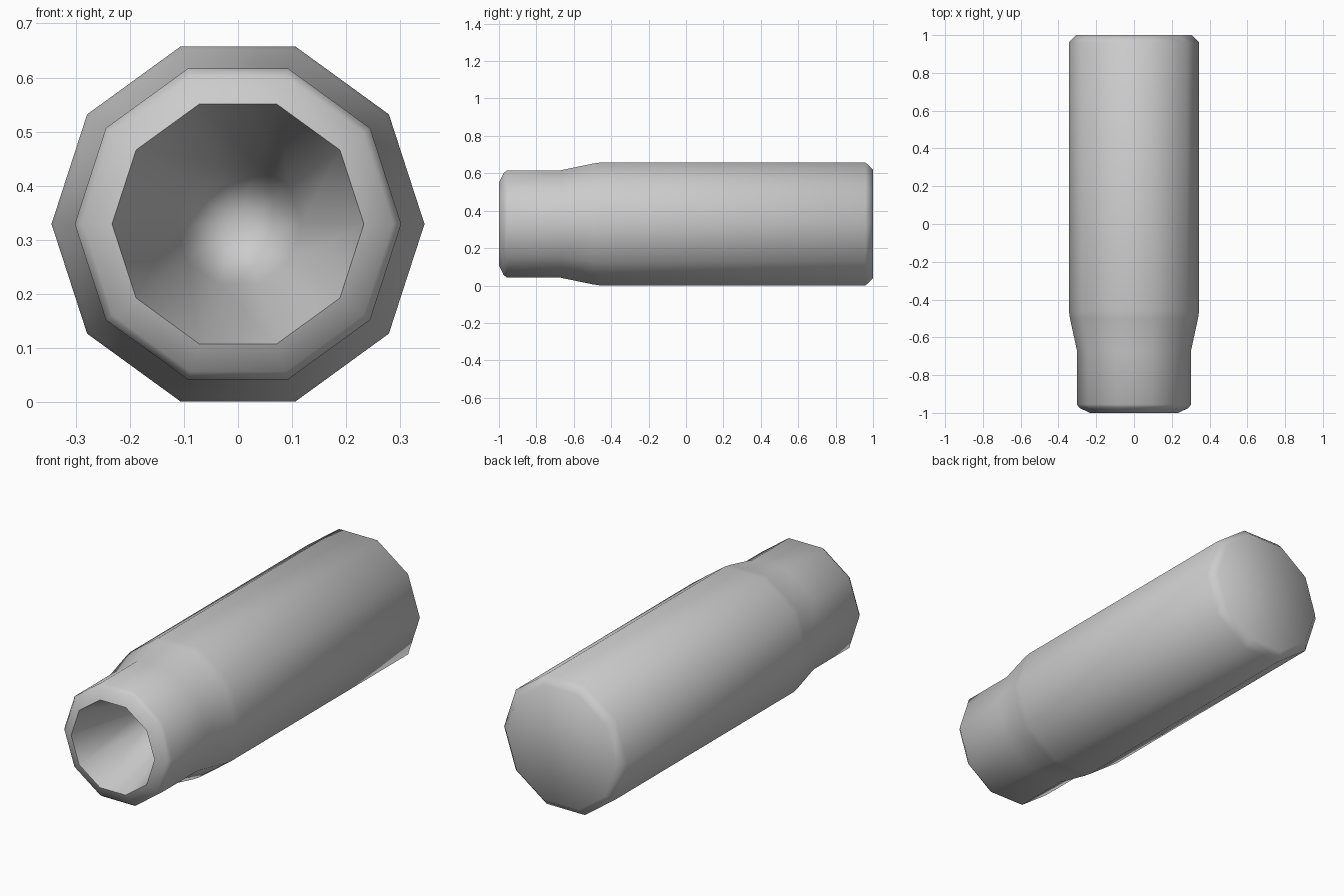
import bpy, bmesh, math

if "Cube" in bpy.data.objects:
    bpy.data.objects.remove(bpy.data.objects["Cube"])

SIDES = 10
CENTRE_Z = 0.329

# (radius, y) stations from the bottom of the bore, out over the lip, to the back cap
PROFILE = [
    (0.117, -0.60), (0.233, -1.0),                 # tapered bore
    (0.287, -0.975), (0.302, -0.955),              # rounded lip
    (0.302, -0.67),                                # neck
    (0.339, -0.50), (0.345, -0.46),                # shoulder
    (0.345, 0.96), (0.306, 1.0),                   # body and back chamfer
]
BORE_TIP_Y = -0.22


def ring(bm, radius, y):
    return [bm.verts.new((radius * math.cos(i * math.tau / SIDES), y,
                          CENTRE_Z + radius * math.sin(i * math.tau / SIDES)))
            for i in range(SIDES)]


bm = bmesh.new()
rings = [ring(bm, r, y) for r, y in PROFILE]

# Walls between neighbouring rings
for a, b in zip(rings, rings[1:]):
    for i in range(SIDES):
        j = (i + 1) % SIDES
        bm.faces.new((a[i], a[j], b[j], b[i]))

# Pointed end of the bore
tip = bm.verts.new((0, BORE_TIP_Y, CENTRE_Z))
for i in range(SIDES):
    bm.faces.new((tip, rings[0][(i + 1) % SIDES], rings[0][i]))

# Flat back cap
bm.faces.new(rings[-1])

bmesh.ops.recalc_face_normals(bm, faces=bm.faces)
mesh = bpy.data.meshes.new("cartridge_case")
bm.to_mesh(mesh)
bm.free()

case = bpy.data.objects.new("cartridge_case", mesh)
bpy.context.collection.objects.link(case)
bpy.context.view_layer.objects.active = case
case.select_set(True)
bpy.ops.object.shade_smooth_by_angle(angle=math.radians(50))
